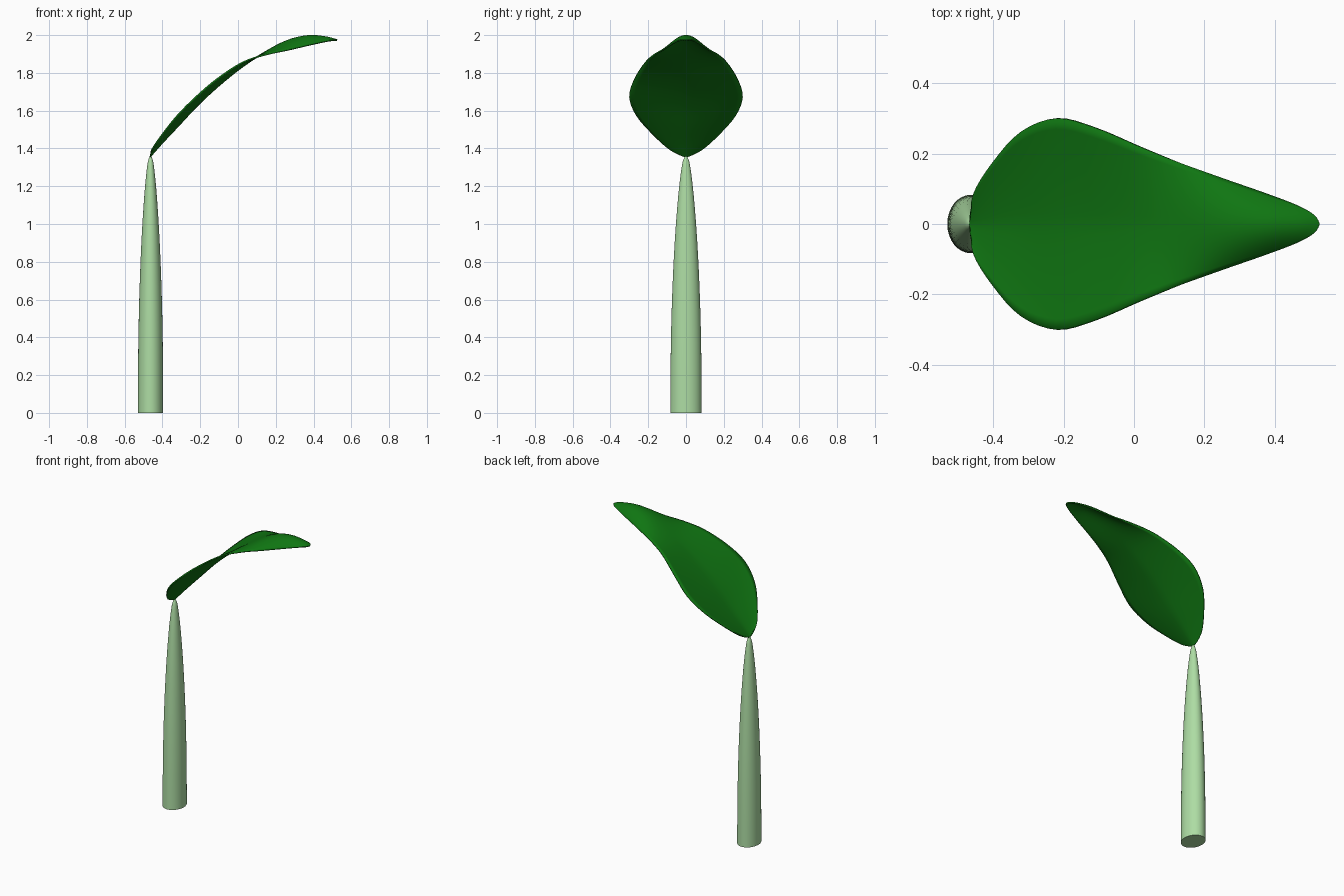
import bpy, bmesh, math

cube = bpy.data.objects.get("Cube")
if cube:
    bpy.data.objects.remove(cube, do_unlink=True)


def material(name, color):
    mat = bpy.data.materials.new(name)
    mat.use_nodes = True
    mat.diffuse_color = color
    mat.node_tree.nodes["Principled BSDF"].inputs["Base Color"].default_value = color
    return mat


def spline(rows, steps):
    """Smooth rows of values through the given control rows."""
    result = []
    for i in range(len(rows) - 1):
        a, b, c, d = (rows[max(i - 1, 0)], rows[i], rows[i + 1],
                      rows[min(i + 2, len(rows) - 1)])
        for s in range(steps):
            t = s / steps
            result.append([
                q + t * ((r - p) + t * ((2 * p - 5 * q + 4 * r - u)
                         + t * (3 * q - p - 3 * r + u))) / 2
                for p, q, r, u in zip(a, b, c, d)])
    return result + [list(rows[-1])]


def make_object(name, rings, mat, closed):
    """Skin a sequence of point rows; closed rows get end caps."""
    bm = bmesh.new()
    loops = [[bm.verts.new(p) for p in ring] for ring in rings]
    n = len(loops[0])
    for low, high in zip(loops, loops[1:]):
        for j in range(n if closed else n - 1):
            k = (j + 1) % n
            bm.faces.new((low[j], low[k], high[k], high[j]))
    if closed:
        bm.faces.new(loops[0][::-1])
        bm.faces.new(loops[-1])
    bmesh.ops.recalc_face_normals(bm, faces=bm.faces)
    mesh = bpy.data.meshes.new(name)
    bm.to_mesh(mesh)
    bm.free()
    mesh.materials.append(mat)
    obj = bpy.data.objects.new(name, mesh)
    bpy.context.collection.objects.link(obj)
    bpy.ops.object.select_all(action="DESELECT")
    obj.select_set(True)
    bpy.context.view_layer.objects.active = obj
    bpy.ops.object.shade_smooth_by_angle(angle=math.radians(50))
    return obj


stem_green = material("pale stem green", (0.42, 0.72, 0.37, 1))
leaf_green = material("deep leaf green", (0.005, 0.18, 0.006, 1))

# Stem: tapering oval column, (height, half depth)
STEM_X = -0.463
profile = spline([(0, .083), (.3, .081), (.6, .074), (.9, .06),
                  (1.15, .041), (1.3, .023), (1.345, .012), (1.36, .003)], 4)
SIDES = 32
angles = [2 * math.pi * i / SIDES for i in range(SIDES)]
make_object("stem", [[(STEM_X + .81 * r * math.cos(a), r * math.sin(a), z)
                      for a in angles] for z, r in profile], stem_green, True)

# Leaf: arched blade, (x, half width, midrib height, rim height)
blade = spline([
    (-.465, .003, 1.355, 1.356),
    (-.455, .085, 1.368, 1.395),
    (-.40, .175, 1.43, 1.475),
    (-.32, .262, 1.515, 1.575),
    (-.22, .30, 1.622, 1.675),
    (-.11, .273, 1.725, 1.768),
    (.02, .218, 1.83, 1.853),
    (.14, .17, 1.908, 1.895),
    (.26, .125, 1.97, 1.92),
    (.37, .086, 1.996, 1.945),
    (.46, .052, 1.99, 1.965),
    (.51, .025, 1.978, 1.973),
    (.525, .002, 1.973, 1.973)], 4)
HALF = 10
across = [i / HALF for i in range(-HALF, HALF + 1)]
rows = []
for x, width, mid, rim in blade:
    # creased and cupped near the stem, rounded over near the tip
    power = 1.4 if rim > mid else 2
    rows.append([(x, v * width, mid + (rim - mid) * abs(v) ** power)
                 for v in across])
leaf = make_object("leaf", rows, leaf_green, False)
solid = leaf.modifiers.new("thickness", "SOLIDIFY")
solid.thickness = 0.008
solid.offset = 0
